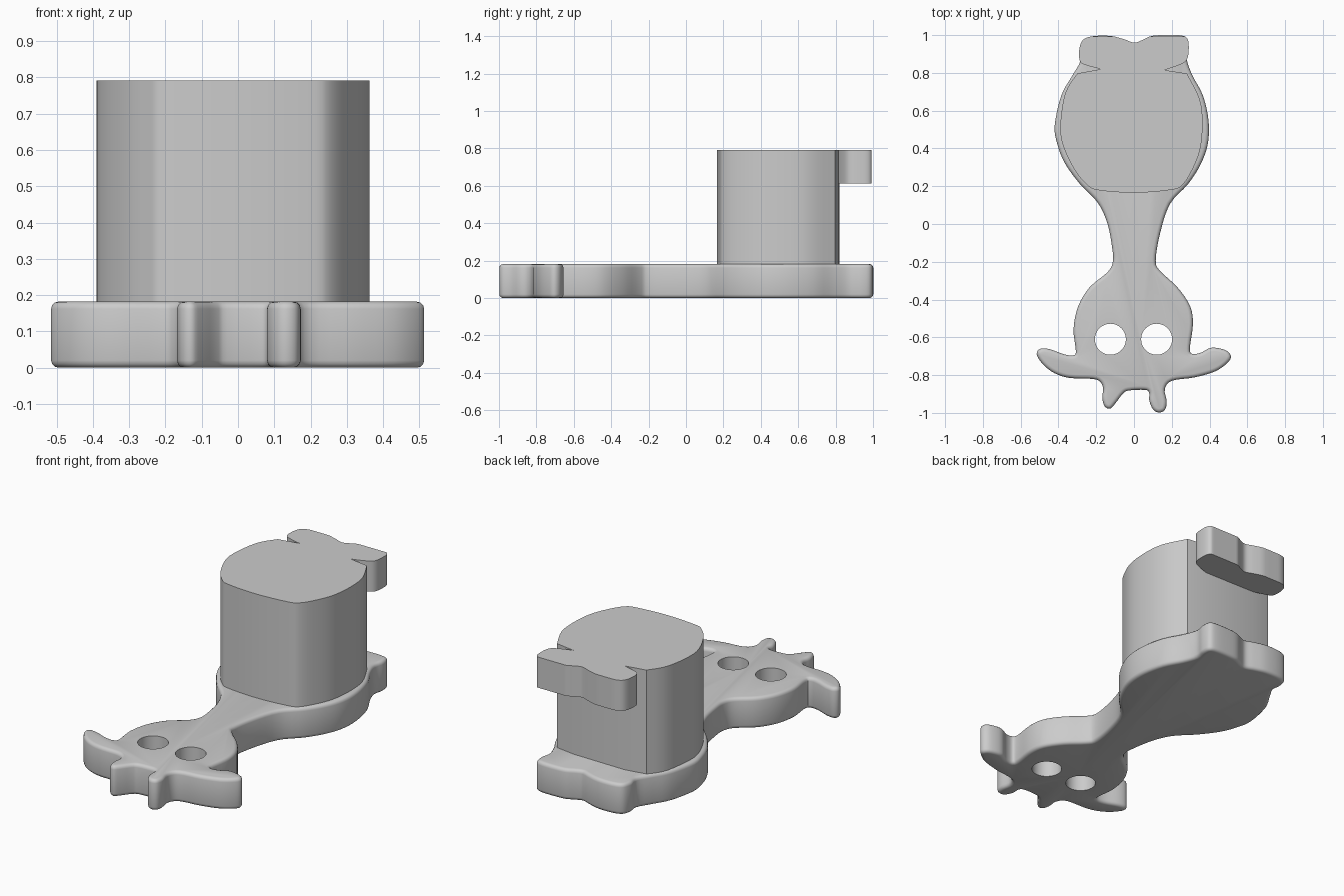
import bpy, bmesh
from mathutils import Vector

if "Cube" in bpy.data.objects:
    bpy.data.objects.remove(bpy.data.objects["Cube"])


def smooth_path(points, closed=False, steps=4):
    """Catmull-Rom curve through 2D points."""
    p = [Vector(q) for q in points]
    n = len(p)
    out = []
    for i in range(n if closed else n - 1):
        if closed:
            a, b, c, d = (p[(i + k) % n] for k in (-1, 0, 1, 2))
        else:
            a, b, c, d = (p[min(max(i + k, 0), n - 1)] for k in (-1, 0, 1, 2))
        for s in range(steps):
            t = s / steps
            out.append(0.5 * (2 * b + (c - a) * t + (2 * a - 5 * b + 4 * c - d) * t * t
                              + (3 * b - a - 3 * c + d) * t ** 3))
    return out if closed else out + [p[-1]]


def extrude(name, outline, z0, z1):
    bm = bmesh.new()
    face = bm.faces.new([bm.verts.new((q.x, q.y, z0)) for q in outline])
    new = bmesh.ops.extrude_face_region(bm, geom=[face])["geom"]
    bmesh.ops.translate(bm, vec=(0, 0, z1 - z0),
                        verts=[v for v in new if isinstance(v, bmesh.types.BMVert)])
    bmesh.ops.recalc_face_normals(bm, faces=bm.faces)
    mesh = bpy.data.meshes.new(name)
    bm.to_mesh(mesh)
    bm.free()
    obj = bpy.data.objects.new(name, mesh)
    bpy.context.collection.objects.link(obj)
    return obj


def activate(obj):
    bpy.ops.object.select_all(action='DESELECT')
    obj.select_set(True)
    bpy.context.view_layer.objects.active = obj


# Base plate outline: left side from rear notch to chin, then right side back up
feet_left = [(0, .96), (-.05, .977), (-.12, .995), (-.21, .995), (-.27, .975),
             (-.29, .92), (-.285, .86)]
body_left = [(-.33, .78), (-.385, .68), (-.42, .52), (-.405, .42), (-.365, .32),
             (-.285, .21), (-.19, .11), (-.14, 0), (-.115, -.13), (-.112, -.2),
             (-.14, -.255), (-.235, -.335), (-.295, -.435), (-.32, -.555)]
head_left = [(-.308, -.67), (-.32, -.695), (-.37, -.69), (-.445, -.663), (-.495, -.66),
             (-.515, -.69), (-.48, -.745), (-.42, -.79), (-.34, -.815), (-.22, -.82),
             (-.18, -.835), (-.163, -.87), (-.168, -.92), (-.155, -.965), (-.125, -.977),
             (-.095, -.945), (-.06, -.9), (-.03, -.882)]
head_right = [(.055, -.878), (.08, -.892), (.081, -.935), (.1, -.98), (.13, -.998),
              (.163, -.985), (.173, -.94), (.163, -.875), (.2, -.83), (.32, -.812),
              (.43, -.78), (.495, -.735), (.513, -.70), (.485, -.668), (.41, -.655),
              (.35, -.683), (.303, -.685), (.297, -.645), (.312, -.53)]
body_right = [(.297, -.435), (.23, -.335), (.14, -.25), (.115, -.195), (.138, -.05),
              (.19, .105), (.285, .21), (.35, .31), (.39, .42), (.395, .545),
              (.365, .68), (.31, .785)]
feet_right = [(.28, .87), (.29, .935), (.28, .985), (.235, 1.0), (.14, 1.0),
              (.085, .993), (.04, .972)]
plate = extrude("base_plate", smooth_path(
    feet_left + body_left + head_left + head_right + body_right + feet_right, True), 0, .182)

# Rounded rims of the plate
activate(plate)
bev = plate.modifiers.new("rim", 'BEVEL')
bev.width, bev.segments = .02, 3
bev.limit_method, bev.angle_limit = 'ANGLE', 1.2
bev.use_clamp_overlap = False
bpy.ops.object.modifier_apply(modifier="rim")

# Eye holes
for x in (-.125, .12):
    bpy.ops.mesh.primitive_cylinder_add(vertices=48, radius=.082, depth=1, location=(x, -.61, .1))
    cutter = bpy.context.object
    cutter.name = "eye_cutter"
    cutter.hide_render = True
    activate(plate)
    cut = plate.modifiers.new("eye", 'BOOLEAN')
    cut.operation, cut.solver, cut.object = 'DIFFERENCE', 'EXACT', cutter
    bpy.ops.object.modifier_apply(modifier="eye")
    bpy.data.objects.remove(cutter)

# Upright body block with a flat rear wall
wall = [(-.30, .797), (-.365, .69), (-.39, .51), (-.37, .40), (-.31, .28), (-.25, .21),
        (-.195, .18), (0, .165), (.19, .18), (.255, .205), (.31, .29), (.35, .395),
        (.363, .53), (.348, .66), (.28, .797)]
body = extrude("body_block", smooth_path(wall)
               + [Vector((.16, .815)), Vector((-.175, .82))], .17, .792)

# Overhanging rear lip
lip_edge = ([(.16, .815), (.235, .84)] + feet_right + feet_left
            + [(-.25, .84), (-.175, .82)])
lip = extrude("rear_lip", [Vector((q.x, min(q.y, .993))) for q in smooth_path(lip_edge)],
              .612, .792)

for obj in (plate, body, lip):
    activate(obj)
    bpy.ops.object.shade_smooth_by_angle(angle=.6)
